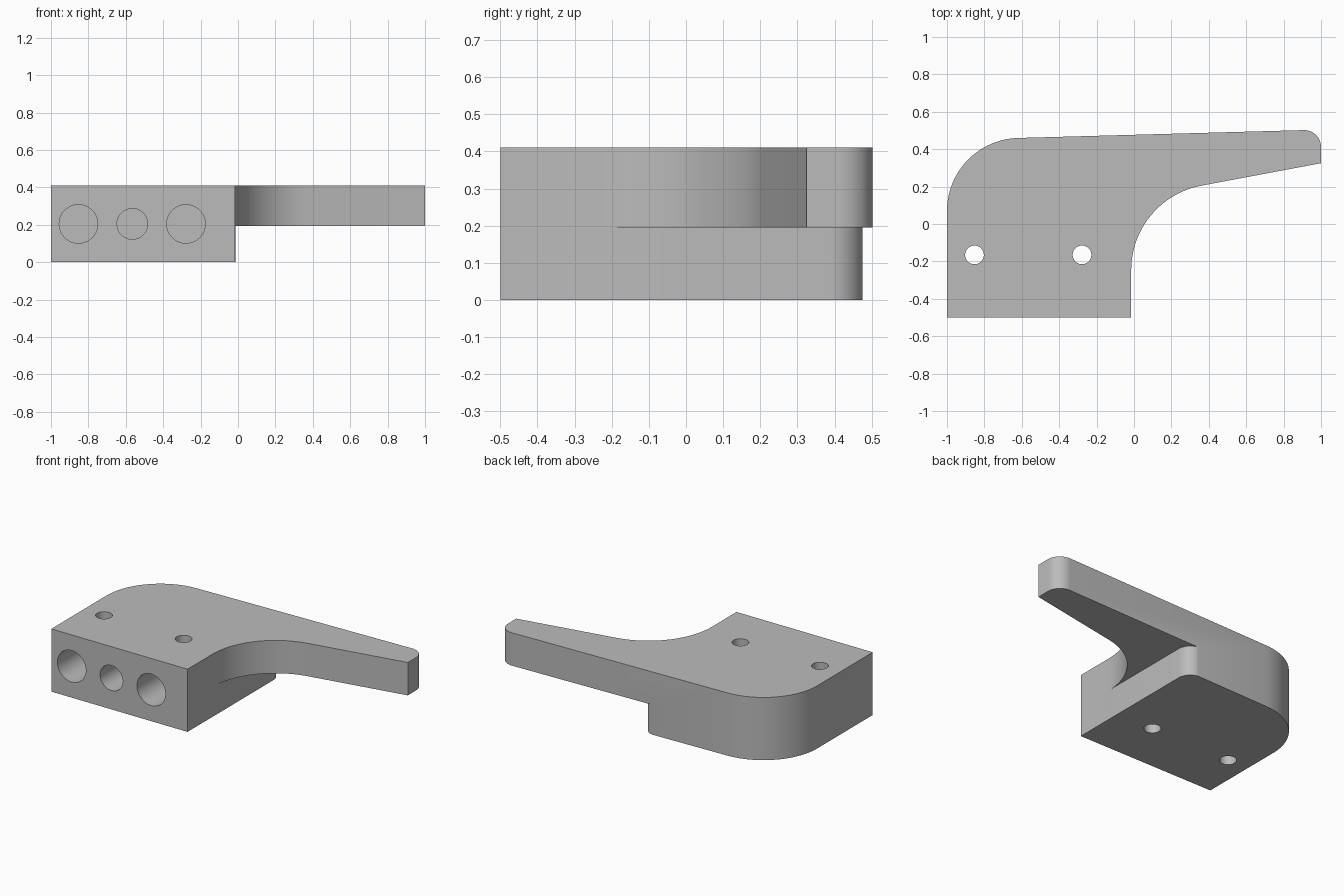
import bpy
import bmesh
from math import radians, sin, cos
from mathutils import Matrix

cube = bpy.data.objects.get("Cube")
if cube:
    bpy.data.objects.remove(cube, do_unlink=True)

HEIGHT, ARM_BOTTOM = 0.41, 0.195

# One plain grey for the whole part
grey = bpy.data.materials.new("light grey")
grey.use_nodes = True
colour = (0.5, 0.5, 0.5, 1)
grey.diffuse_color = colour
grey.node_tree.nodes["Principled BSDF"].inputs["Base Color"].default_value = colour


def arc(cx, cy, r, start, end, steps=24):
    angles = [radians(start + (end - start) * i / steps) for i in range(steps + 1)]
    return [(cx + r * cos(a), cy + r * sin(a)) for a in angles]


def make_object(name, bm):
    bmesh.ops.recalc_face_normals(bm, faces=bm.faces)
    mesh = bpy.data.meshes.new(name)
    bm.to_mesh(mesh)
    bm.free()
    mesh.materials.append(grey)
    obj = bpy.data.objects.new(name, mesh)
    bpy.context.collection.objects.link(obj)
    return obj


def prism(name, outline, bottom, top):
    bm = bmesh.new()
    face = bm.faces.new([bm.verts.new((x, y, bottom)) for x, y in outline])
    new = bmesh.ops.extrude_face_region(bm, geom=[face])["geom"]
    verts = [v for v in new if isinstance(v, bmesh.types.BMVert)]
    bmesh.ops.translate(bm, verts=verts, vec=(0, 0, top - bottom))
    return make_object(name, bm)


def drill(name, radius, depth, centre, along_y=False):
    bm = bmesh.new()
    bmesh.ops.create_cone(bm, cap_ends=True, segments=48,
                          radius1=radius, radius2=radius, depth=depth)
    if along_y:
        bm.transform(Matrix.Rotation(radians(90), 4, "X"))
    bm.transform(Matrix.Translation(centre))
    return make_object(name, bm)


def cut(target, cutter):
    cutter.hide_render = True
    mod = target.modifiers.new("cut", "BOOLEAN")
    mod.operation = "DIFFERENCE"
    mod.solver = "EXACT"
    mod.object = cutter
    bpy.ops.object.modifier_apply(modifier=mod.name)
    bpy.data.objects.remove(cutter, do_unlink=True)


# Full outline: block, concave sweep into the arm, rounded tip, rounded back corner
outline = [(-1, -0.5), (-0.015, -0.5)]
outline += arc(0.445, -0.247, 0.46, 180, 100.6)
outline += [(1, 0.325)]
outline += arc(0.91, 0.412, 0.09, 0, 91.7, 12)
outline += arc(-0.61, 0.07, 0.39, 91.7, 180)
body = prism("lever_block", outline, 0, HEIGHT)

bpy.ops.object.select_all(action="DESELECT")
bpy.context.view_layer.objects.active = body
body.select_set(True)

# Space below the arm, leaving a rounded corner on the block
relief = [(-0.0145, -0.35), (1.1, -0.35), (1.1, 0.6), (-0.11, 0.6)]
relief += reversed(arc(-0.1045, 0.387, 0.09, 0, 91.7, 12))
cut(body, prism("arm_relief", relief, -0.1, ARM_BOTTOM))

# Blind bores in the front face
for x, radius in ((-0.853, 0.103), (-0.565, 0.082), (-0.278, 0.103)):
    cut(body, drill("front_bore", radius, 0.65, (x, -0.275, HEIGHT / 2), True))

# Vertical pin holes through the block
for x in (-0.853, -0.278):
    cut(body, drill("pin_hole", 0.05, 1, (x, -0.165, 0.2)))

bpy.ops.object.shade_smooth_by_angle(angle=radians(30))
